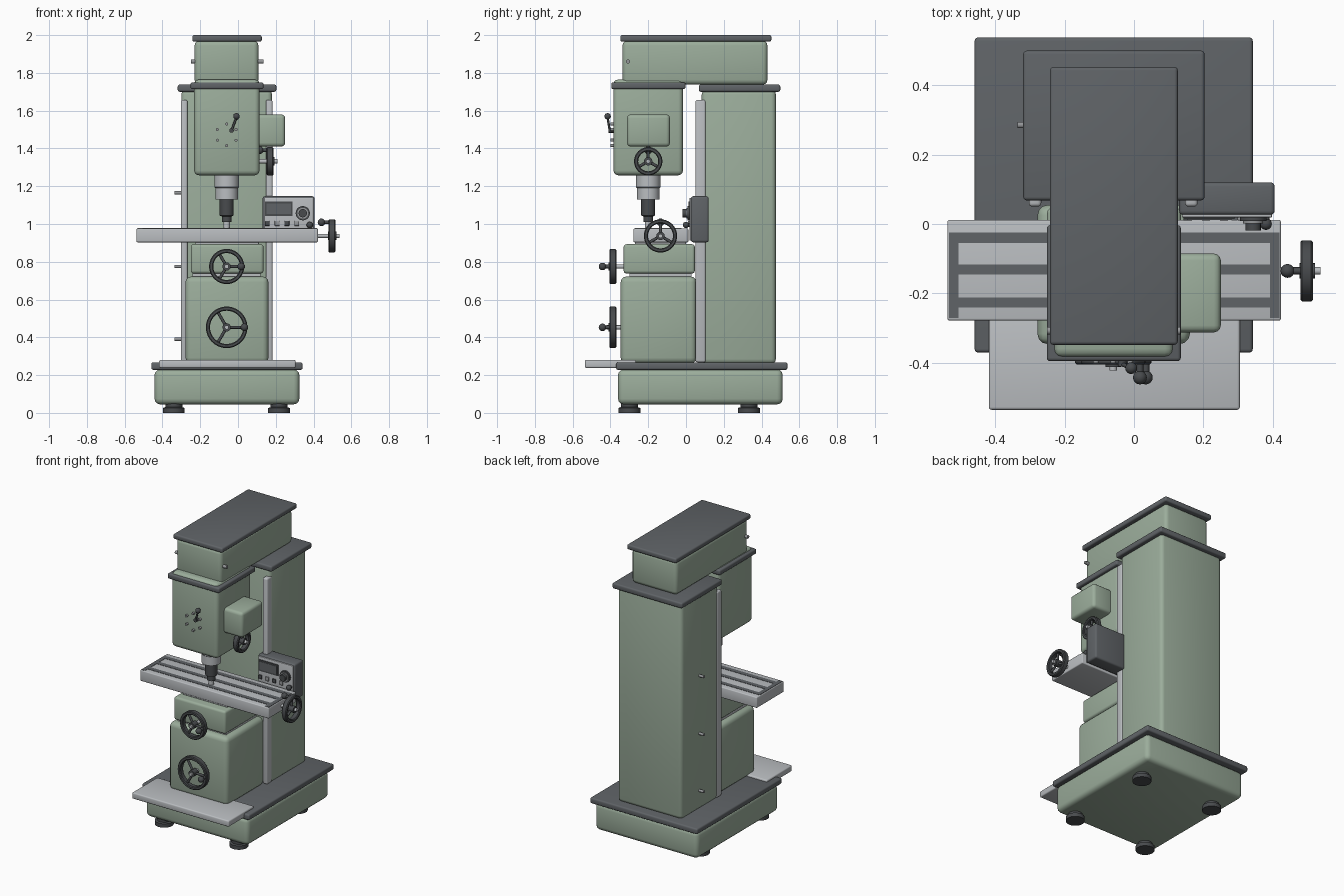
import bpy, bmesh, math
from mathutils import Vector, Matrix

cube = bpy.data.objects.get("Cube")
if cube:
    bpy.data.objects.remove(cube, do_unlink=True)


def material(name, r, g, b):
    m = bpy.data.materials.new(name)
    m.use_nodes = True
    m.diffuse_color = (r, g, b, 1)
    m.node_tree.nodes["Principled BSDF"].inputs["Base Color"].default_value = (r, g, b, 1)
    return m


GREEN = material("machine green", .33, .42, .33)
DARK = material("dark grey", .115, .125, .135)
BLACK = material("charcoal", .065, .07, .075)
STEEL = material("light steel", .49, .51, .53)
GREY = material("mid grey", .3, .31, .32)


def finish(name, bm, mat):
    bmesh.ops.recalc_face_normals(bm, faces=bm.faces)
    mesh = bpy.data.meshes.new(name)
    bm.to_mesh(mesh)
    bm.free()
    mesh.materials.append(mat)
    ob = bpy.data.objects.new(name, mesh)
    bpy.context.collection.objects.link(ob)
    bpy.ops.object.select_all(action='DESELECT')
    bpy.context.view_layer.objects.active = ob
    ob.select_set(True)
    bpy.ops.object.shade_smooth_by_angle(angle=math.radians(40))
    return ob


def box(name, x, y, z, mat, bevel=0.0, segments=3):
    """Box from (min, max) ranges with rounded edges."""
    bm = bmesh.new()
    size = [b - a for a, b in (x, y, z)]
    mid = [(a + b) / 2 for a, b in (x, y, z)]
    bmesh.ops.create_cube(bm, size=1, matrix=Matrix.Translation(mid) @ Matrix.Diagonal((*size, 1)))
    if bevel:
        bmesh.ops.bevel(bm, geom=bm.edges[:], offset=bevel, segments=segments,
                        profile=.5, affect='EDGES')
    return finish(name, bm, mat)


def lathe(name, profile, origin, axis, mat, closed=False, steps=32):
    """Spin (radius, height) points around an axis through origin."""
    bm = bmesh.new()
    vs = [bm.verts.new((r, 0, h)) for r, h in profile]
    es = [bm.edges.new(p) for p in zip(vs, vs[1:])]
    if closed:
        es.append(bm.edges.new((vs[-1], vs[0])))
    bmesh.ops.spin(bm, geom=vs + es, cent=(0, 0, 0), axis=(0, 0, 1),
                   angle=math.tau, steps=steps, use_duplicate=False)
    bmesh.ops.remove_doubles(bm, verts=bm.verts, dist=1e-5)
    turn = Vector((0, 0, 1)).rotation_difference(Vector(axis)).to_matrix().to_4x4()
    bm.transform(Matrix.Translation(origin) @ turn)
    return finish(name, bm, mat)


def rod(name, start, end, r, mat, steps=20):
    d = Vector(end) - Vector(start)
    h = d.length
    return lathe(name, [(0, 0), (r, 0), (r, h), (0, h)], start, d.normalized(), mat, steps=steps)


def ball(name, centre, r, mat):
    bm = bmesh.new()
    bmesh.ops.create_uvsphere(bm, u_segments=16, v_segments=10, radius=r,
                              matrix=Matrix.Translation(centre))
    return finish(name, bm, mat)


def handwheel(name, centre, out, r, shaft, grip_dir, grip_side=1):
    """Rim, hub, three spokes, shaft and a ball grip; shaft = (inward, outward) lengths."""
    c, out, g = Vector(centre), Vector(out), Vector(grip_dir)
    w, t, b = .022, .018, .005
    rim = [(r - w, b - t), (r - w + b, -t), (r - b, -t), (r, b - t),
           (r, t - b), (r - b, t), (r - w + b, t), (r - w, t - b)]
    lathe(name + "_rim", rim, c, out, BLACK, closed=True, steps=40)
    rod(name + "_hub", c - out * .02, c + out * .024, .022, BLACK)
    rod(name + "_shaft", c - out * shaft[0], c + out * shaft[1], .011, STEEL)
    for i in range(3):
        d = Matrix.Rotation(math.tau * i / 3, 3, out) @ g
        rod(f"{name}_spoke_{i}", c + d * .01, c + d * (r - .01), .008, BLACK, 12)
    p = c + g * (r - .016)
    s = out * grip_side
    rod(name + "_grip_stem", p, p + s * .05, .01, BLACK, 12)
    ball(name + "_grip", p + s * .055, .02, BLACK)


CX = -.06   # centre line of the machine

# Feet
for i, fx in enumerate((-.34, .217)):
    for j, fy in enumerate((-.3, .333)):
        lathe(f"foot_{i}{j}", [(0, 0), (.058, 0), (.058, .026), (.045, .03), (.045, .05), (0, .05)],
              (fx, fy, 0), (0, 0, 1), BLACK)

# Base
box("base", (-.442, .325), (-.36, .512), (.045, .23), GREEN, .03)
box("base_plate", (-.459, .342), (-.37, .537), (.228, .267), DARK, .01)
box("chip_tray", (-.418, .305), (-.535, -.265), (.238, .28), STEEL, .008)

# Column with guide rails
box("column", (-.3, .18), (.083, .476), (.26, 1.71), GREEN, .025)
box("column_cap", (-.319, .203), (.068, .499), (1.7, 1.738), DARK, .01)
for i, rx in enumerate((-.303, .147)):
    box(f"guide_rail_{i}", (rx, rx + .036), (.05, .104), (.268, 1.657), STEEL, .01)
for i, z in enumerate((.39, .775, 1.165)):
    rod(f"column_peg_{i}", (-.29, .285, z), (-.335, .285, z), .009, GREY, 12)

# Pedestal and saddle
box("pedestal", (-.278, .161), (-.346, .055), (.262, .722), GREEN, .03)
box("pedestal_slide", (-.24, .12), (-.3, .03), (.715, .745), STEEL)
box("saddle", (-.25, .135), (-.33, .047), (.738, .893), GREEN, .015)
box("saddle_slide", (-.225, .11), (-.27, .0), (.89, .915), STEEL, .005)

# Work table with slots laid on top
box("table", (-.537, .423), (-.278, .012), (.903, .976), STEEL, .006)
for i, y in enumerate((-.04, -.131, -.226)):
    box(f"table_slot_{i}", (-.51, .395), (y - .015, y + .015), (.972, .978), DARK)
for i, x in enumerate((-.532, .392)):
    box(f"table_end_slot_{i}", (x, x + .027), (-.27, -.025), (.972, .978), DARK)

# Handwheels
handwheel("lift_wheel", (CX, -.387, .453), (0, -1, 0), .11, (.06, .035), (1, 0, 0))
handwheel("saddle_wheel", (CX, -.387, .775), (0, -1, 0), .093, (.07, .035), (1, 0, 0))
handwheel("table_wheel", (.497, -.135, .937), (1, 0, 0), .088, (.08, .04), (0, 0, 1), -1)
handwheel("quill_wheel", (.17, -.2, 1.332), (1, 0, 0), .075, (.07, .04), (0, 0, 1), -1)

# Milling head
box("head", (-.232, .114), (-.384, -.016), (1.258, 1.765), GREEN, .025)
box("head_cap", (-.251, .135), (-.395, -.003), (1.714, 1.75), DARK, .01)
box("side_motor_box", (.1, .25), (-.312, -.085), (1.41, 1.58), GREEN, .02)
box("belt_housing", (-.23, .108), (-.336, .431), (1.738, 1.97), GREEN, .025)
box("housing_cap", (-.242, .126), (-.348, .452), (1.966, 2), DARK, .01)
rod("housing_pegs", (-.25, -.307, 1.86), (.134, -.307, 1.86), .011, GREY, 12)

# Spindle
lathe("quill", [(0, .15), (.065, .15), (.065, .065), (.06, .06), (.06, 0), (0, 0)],
      (CX, -.2, 1.13), (0, 0, 1), STEEL)
lathe("chuck", [(0, .13), (.037, .12), (.037, .035), (.026, .03), (.026, 0), (0, 0)],
      (CX, -.2, 1.01), (0, 0, 1), BLACK)
rod("cutter_bit", (CX, -.2, .98), (CX, -.2, 1.02), .018, STEEL)

# Speed selector
for i in range(6):
    a = math.radians(90 + 60 * i)
    x, z = CX + .057 * math.cos(a), 1.472 + .057 * math.sin(a)
    rod(f"selector_peg_{i}", (x, -.37, z), (x, -.4, z), .008, GREY, 12)
rod("selector_pivot", (-.034, -.37, 1.495), (-.034, -.41, 1.495), .012, BLACK)
rod("selector_lever", (-.034, -.404, 1.495), (-.008, -.415, 1.565), .006, BLACK, 12)
ball("selector_ball", (-.008, -.415, 1.57), .017, BLACK)

# Control panel
box("control_box", (.13, .405), (.026, .12), (.903, 1.147), DARK, .012)
box("control_face", (.138, .397), (.019, .03), (.912, 1.138), STEEL, .003)
box("screen_frame", (.143, .289), (.014, .02), (1.043, 1.118), BLACK)
box("screen", (.152, .28), (.012, .016), (1.053, 1.108), DARK)
rod("dial_ring", (.343, .02, 1.057), (.343, .008, 1.057), .038, BLACK)
rod("dial_collar", (.343, .01, 1.057), (.343, .002, 1.057), .029, GREY)
rod("dial_knob", (.343, .01, 1.057), (.343, -.018, 1.057), .022, BLACK)
for i in range(4):
    x = .155 + .052 * i
    box(f"panel_button_{i}", (x - .013, x + .013), (.01, .02), (.99, 1.016), BLACK if i % 2 == 0 else GREY, .003)
rod("stop_stem", (.38, .02, .995), (.38, .0, .995), .01, BLACK)
ball("stop_button", (.38, 0, .995), .017, BLACK)
